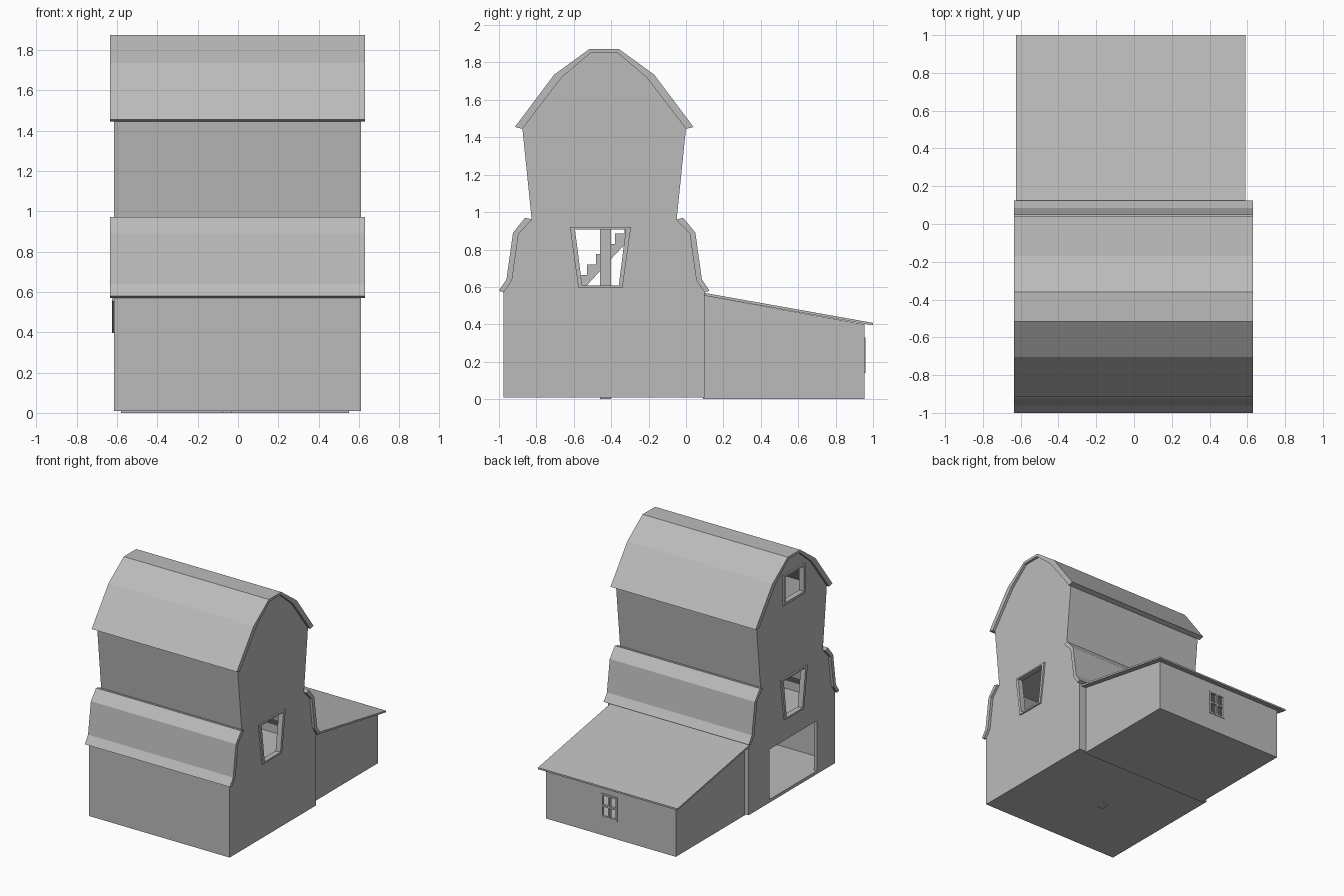
import bpy
import bmesh
from mathutils import Vector

cube = bpy.data.objects.get("Cube")
if cube:
    bpy.data.objects.remove(cube, do_unlink=True)

grey = bpy.data.materials.new("plain_grey")
grey.use_nodes = True
GREY = (0.5, 0.5, 0.5, 1)
grey.diffuse_color = GREY
grey.node_tree.nodes["Principled BSDF"].inputs["Base Color"].default_value = GREY

MID = -0.4375  # y of the barn's ridge plane


def prism(name, profile, x0, x1):
    """Extrude a closed (y, z) profile along x."""
    bm = bmesh.new()
    face = bm.faces.new([bm.verts.new((x0, y, z)) for y, z in profile])
    ext = bmesh.ops.extrude_face_region(bm, geom=[face])
    moved = [g for g in ext["geom"] if isinstance(g, bmesh.types.BMVert)]
    bmesh.ops.translate(bm, verts=moved, vec=Vector((x1 - x0, 0, 0)))
    bmesh.ops.recalc_face_normals(bm, faces=bm.faces)
    mesh = bpy.data.meshes.new(name)
    bm.to_mesh(mesh)
    bm.free()
    mesh.materials.append(grey)
    obj = bpy.data.objects.new(name, mesh)
    bpy.context.collection.objects.link(obj)
    return obj


def box(name, x0, x1, y0, y1, z0, z1):
    return prism(name, [(y0, z0), (y1, z0), (y1, z1), (y0, z1)], x0, x1)


def apply(obj, mod):
    bpy.context.view_layer.objects.active = obj
    bpy.ops.object.modifier_apply(modifier=mod.name)


def hollow(obj, thickness):
    mod = obj.modifiers.new("walls", "SOLIDIFY")
    mod.thickness = thickness
    mod.offset = -1
    mod.use_even_offset = True
    apply(obj, mod)


def cut(obj, cutter):
    mod = obj.modifiers.new("opening", "BOOLEAN")
    mod.operation = "DIFFERENCE"
    mod.solver = "EXACT"
    mod.object = cutter
    apply(obj, mod)
    bpy.data.objects.remove(cutter, do_unlink=True)


def mirrored(points):
    return [(2 * MID - y, z) for y, z in points]


def trapezoid(bottom, top, z0, z1):
    return [(MID - 0.02 - bottom, z0), (MID - 0.02 + bottom, z0),
            (MID - 0.02 + top, z1), (MID - 0.02 - top, z1)]


# Hollow barn body
half = [(-0.975, 0.01), (-0.975, 0.57), (-0.93, 0.64), (-0.895, 0.89),
        (-0.825, 0.96), (-0.875, 1.45), (-0.665, 1.725), (-0.507, 1.855)]
body = prism("barn_walls", half + mirrored(half)[::-1], -0.615, 0.61)
hollow(body, 0.025)

# Gable openings with raised frames
mid_outer = trapezoid(0.118, 0.163, 0.595, 0.92)
mid_inner = trapezoid(0.098, 0.136, 0.608, 0.908)
top_outer = trapezoid(0.135, 0.135, 1.5, 1.74)
top_inner = trapezoid(0.115, 0.115, 1.52, 1.72)
windows = [("right_middle", mid_outer, mid_inner, 0.58, 0.622),
           ("left_middle", mid_outer, mid_inner, -0.627, -0.585),
           ("left_upper", top_outer, top_inner, -0.627, -0.585)]
for name, outer, inner, x0, x1 in windows:
    cut(body, prism("cutter", outer, x0 - 0.05, x1 + 0.05))
    frame = prism(name + "_window_frame", outer, x0, x1)
    cut(frame, prism("cutter", inner, x0 - 0.05, x1 + 0.05))
cut(body, box("cutter", -0.7, -0.55, -0.75, -0.16, 0.035, 0.43))

# Rounded main roof
outer = [(-0.915, 1.455), (-0.705, 1.735), (-0.515, 1.873)]
inner = [(-0.875, 1.445), (-0.665, 1.72), (-0.507, 1.853)]
prism("main_roof", outer + mirrored(outer)[::-1] + mirrored(inner) + inner[::-1],
      -0.635, 0.63)

# Flared lower roofs on both long sides
skirt = [(-1.0, 0.58), (-0.96, 0.64), (-0.925, 0.89), (-0.86, 0.97), (-0.822, 0.96),
         (-0.895, 0.885), (-0.93, 0.635), (-0.975, 0.57)]
prism("front_lower_roof", skirt, -0.635, 0.63)
prism("back_lower_roof", mirrored(skirt), -0.635, 0.63)

# Inside floors, post and stairs
box("middle_floor", -0.6, 0.595, -0.96, 0.085, 0.48, 0.5)
box("upper_floor", -0.6, 0.595, -0.82, -0.05, 0.94, 0.96)
box("post", -0.08, -0.03, -0.46, -0.4, 0, 0.95)
steps = []
for i in range(8):
    y, z = -0.68 + i * 0.05, 0.5 + i * 0.055
    steps += [(y, z), (y, z + 0.055)]
prism("stairs", steps + [(-0.28, 0.94), (-0.28, 0.88), (-0.63, 0.5)], -0.3, -0.05)

# Lean-to shed
shed = prism("shed_walls", [(0.09, 0), (0.955, 0), (0.955, 0.4), (0.09, 0.555)],
             -0.58, 0.55)
hollow(shed, 0.02)
cut(shed, box("cutter", -0.07, 0.07, 0.9, 1, 0.14, 0.33))
prism("shed_roof", [(0.1, 0.553), (1.0, 0.395), (1.0, 0.408), (0.1, 0.568)],
      -0.625, 0.59)

# Four-pane shed window
for x in (-0.07, -0.007, 0.056):
    box("shed_window_upright", x, x + 0.014, 0.94, 0.96, 0.14, 0.33)
for z in (0.14, 0.228, 0.316):
    box("shed_window_crossbar", -0.07, 0.07, 0.94, 0.96, z, z + 0.014)
